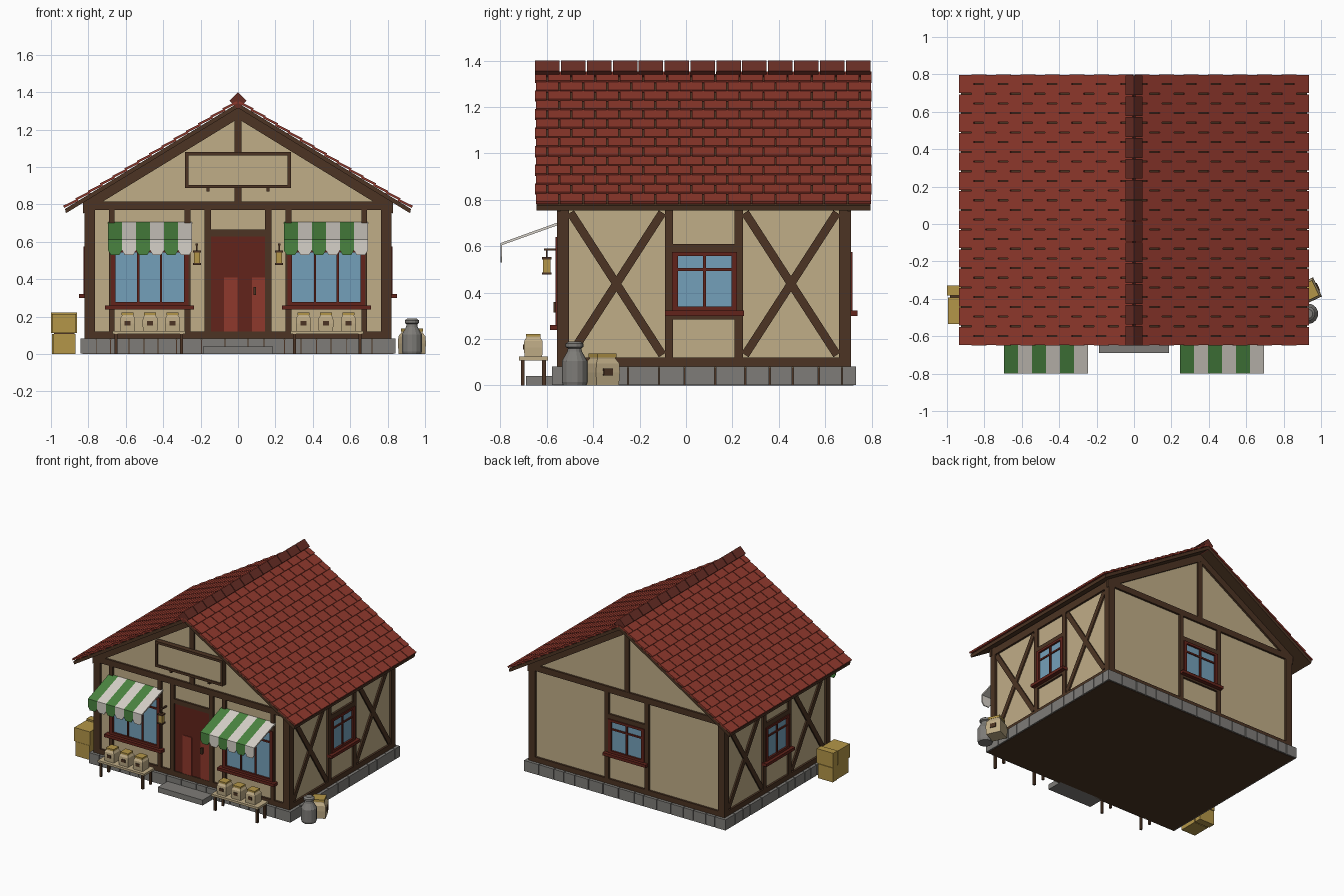
import bpy, bmesh, math, random
from mathutils import Matrix, Vector

if "Cube" in bpy.data.objects:
    bpy.data.objects.remove(bpy.data.objects["Cube"])

random.seed(4)
T, R, I = Matrix.Translation, Matrix.Rotation, Matrix.Identity(4)
MIRROR = Matrix.Scale(-1, 4, (1, 0, 0))


def material(name, rgb):
    m = bpy.data.materials.new(name)
    m.diffuse_color = [((c / 255 + 0.055) / 1.055) ** 2.4 for c in rgb] + [1]
    m.use_nodes = True
    m.node_tree.nodes["Principled BSDF"].inputs["Base Color"].default_value = m.diffuse_color
    return m


PLASTER = material("plaster", (192, 173, 135))
TIMBER = material("timber", (76, 52, 35))
TILE = material("roof_tile", (143, 56, 44))
RIDGE = material("ridge_tile", (104, 46, 37))
STONE = material("stone", (126, 124, 120))
GLASS = material("glass", (116, 160, 186))
GREEN = material("awning_green", (74, 132, 64))
WHITE = material("awning_white", (214, 209, 200))
RED = material("dark_red_wood", (98, 36, 27))
STRAW = material("straw_wood", (180, 150, 72))


def finish(name, mat, bm):
    bmesh.ops.recalc_face_normals(bm, faces=bm.faces)
    me = bpy.data.meshes.new(name)
    bm.to_mesh(me)
    bm.free()
    me.materials.append(mat)
    ob = bpy.data.objects.new(name, me)
    bpy.context.collection.objects.link(ob)
    return ob


def prism(bm, pts, vec, M=I):
    a = [bm.verts.new(M @ Vector(p)) for p in pts]
    b = [bm.verts.new(M @ (Vector(p) + Vector(vec))) for p in pts]
    bm.faces.new(a)
    bm.faces.new(b[::-1])
    for i in range(len(a)):
        j = (i + 1) % len(a)
        bm.faces.new((a[i], b[i], b[j], a[j]))


def box(bm, b, M=I):
    x0, x1, y0, y1, z0, z1 = b
    prism(bm, [(x0, y0, z0), (x1, y0, z0), (x1, y1, z0), (x0, y1, z0)], (0, 0, z1 - z0), M)


def boxes(name, mat, items, mats=(I,)):
    bm = bmesh.new()
    for M in mats:
        for b in items:
            box(bm, b, M)
    return finish(name, mat, bm)


def prisms(name, mat, items, mats=(I,)):
    bm = bmesh.new()
    for M in mats:
        for pts, vec in items:
            prism(bm, pts, vec, M)
    return finish(name, mat, bm)


def lathe(name, mat, prof, n, mats):
    bm = bmesh.new()
    for M in mats:
        rings = [[bm.verts.new(M @ Vector((r * math.cos(a), r * math.sin(a), z)))
                  for a in [math.tau * (k + 0.5) / n for k in range(n)]] for r, z in prof]
        bm.faces.new(rings[0])
        bm.faces.new(rings[-1])
        for p, q in zip(rings, rings[1:]):
            for k in range(n):
                bm.faces.new((p[k], p[(k + 1) % n], q[(k + 1) % n], q[k]))
    return finish(name, mat, bm)


# Wall frames: local x runs along the wall, local -y points outwards
FRONT = T((0, -0.54, 0))
RIGHT = T((0.805, 0, 0)) @ R(math.pi / 2, 4, 'Z')
BACK = T((0, 0.695, 0)) @ R(math.pi, 4, 'Z')
LEFT = MIRROR @ RIGHT
SIDES, ENDS = (RIGHT, LEFT), (FRONT, BACK)
K = 0.612                      # roof slope
ANG = math.atan(K)

# Plaster house body
prisms("walls", PLASTER, [([(-.805, -.54, .07), (.805, -.54, .07), (.805, -.54, .82),
                            (0, -.54, 1.315), (-.805, -.54, .82)], (0, 1.235, 0))])

# Foundation core and stones
boxes("foundation_core", TIMBER, [(-.832, .832, -.57, .722, 0, .077)])
bm = bmesh.new()
for M, u0, u1 in ((FRONT, -.842, .842), (BACK, -.842, .842), (RIGHT, -.577, .732), (LEFT, -.577, .732)):
    u = u0
    while u < u1 - 0.01:
        v = u + random.uniform(.07, .14)
        v = u1 if v > u1 - .05 else v
        box(bm, (u, v - (.005 if v < u1 else 0), -.037, .02, .002, .082), M)
        u = v
finish("foundation_stones", STONE, bm)
boxes("door_step", STONE, [(-.187, .187, -.69, -.56, 0, .04)])

# Timber framing
P = -.015
boxes("corner_posts", TIMBER, [(.765, .82, -.555, -.505, .08, .82), (.765, .82, .66, .71, .08, .82)], (I, MIRROR))
boxes("end_beams", TIMBER, [(-.81, .81, P, 0, .08, .12), (-.81, .81, P, 0, .77, .815),
                            (-.02, .02, P + .002, 0, .815, 1.27)], ENDS)
boxes("side_beams", TIMBER, [(-.55, .70, P, 0, .08, .12), (-.55, .70, P, 0, .755, .81),
                             (-.09, -.055, P, 0, .12, .76), (.21, .245, P, 0, .12, .76),
                             (-.055, .21, P, 0, .575, .61), (-.055, .21, P, 0, .285, .305)], SIDES)
boxes("front_posts", TIMBER, [(.145, .18, P, 0, .12, .77), (.255, .285, P, 0, .12, .77),
                              (.66, .69, P, 0, .12, .77), (.285, .66, P, 0, .64, .67),
                              (-.15, .15, P, 0, .63, .665)], (FRONT, MIRROR @ FRONT)[:2])
boxes("back_posts", TIMBER, [(-.185, -.15, P, 0, .12, .77), (.15, .185, P, 0, .12, .77),
                             (-.15, .15, P, 0, .575, .61), (-.15, .15, P, 0, .285, .305)], (BACK,))
ba = math.atan2(.635, .41)
boxes("cross_braces", TIMBER, [(-.365, .365, -.011, 0, -.018, .018)],
      [M @ T((c, 0, .438)) @ R(s * ba, 4, 'Y') for M in SIDES for c in (-.3, .4525) for s in (1, -1)])
prisms("gable_rafters", TIMBER, [([(0, P, 1.32), (.83, P, 1.32 - K * .83), (.83, P, 1.258 - K * .83),
                                   (0, P, 1.258)], (0, -P, 0))],
       (FRONT, BACK, MIRROR @ FRONT, MIRROR @ BACK))


# Windows
def window(name, mats, u0, u1, z0, z1, cols, bar, lip):
    f = .025
    boxes(name + "_glass", GLASS, [(u0, u1, -.008, 0, z0, z1)], mats)
    frame = [(u0, u0 + f, -.022, 0, z0, z1), (u1 - f, u1, -.022, 0, z0, z1),
             (u0, u1, -.022, 0, z0, z0 + f * .7), (u0, u1, -.022, 0, z1 - f * .7, z1),
             (u0 + f, u1 - f, -.016, 0, bar - .006, bar + .006),
             (u0 - .03, u1 + .03, -.045, 0, z0 - .022, z0)]
    for k in range(1, cols):
        c = u0 + f + (u1 - u0 - 2 * f) * k / cols
        frame.append((c - .006, c + .006, -.018, 0, z0, z1))
    boxes(name + "_frame", RED, frame, mats)


window("side_window", SIDES, -.06, .22, .322, .575, 2, .5, .03)
window("back_window", (BACK,), -.15, .15, .322, .575, 2, .5, .03)
window("front_window", (FRONT, MIRROR @ FRONT), .265, .68, .26, .64, 3, .55, .03)

# Door with lighter planks
boxes("door", RED, [(-.147, .147, -.008, 0, .12, .632)], (FRONT,))
boxes("door_planks", TILE, [(-.075, -.002, -.013, 0, .12, .41), (.075, .147, -.013, 0, .12, .41)], (FRONT,))
boxes("door_handle", TIMBER, [(.083, .097, -.03, 0, .315, .36)], (FRONT,))

# Roof deck, tiles and ridge
prisms("roof_deck", TIMBER, [([(0, -.645, 1.342), (.925, -.645, 1.342 - K * .925), (.92, -.645, 1.316 - K * .92),
                               (0, -.645, 1.316)], (0, 1.44, 0))], (I, MIRROR))
bm = bmesh.new()
W = 1.45 / 14
for row in range(14):
    xe = .93 - row * .0655
    M = T((xe, 0, 1.351 - K * xe)) @ R(ANG - math.radians(5), 4, 'Y')
    for col in range(15):
        y0 = -.65 + (col - .5 * (row % 2)) * W
        a, b = max(y0 + .003, -.65), min(y0 + W - .003, .80)
        if b - a > .02:
            for S in (I, MIRROR):
                box(bm, (-.086, 0, a, b, 0, .012), S @ M)
finish("roof_tiles", TILE, bm)
boxes("ridge_tiles", RIDGE, [(-.032, .032, -.65 + k * 1.45 / 13, -.656 + (k + 1) * 1.45 / 13, -.032, .032)
                             for k in range(13)], (T((0, 0, 1.355)) @ R(math.pi / 4, 4, 'Y'),))

# Striped awnings with scalloped valance
w = .075
slope = [(0, -.545, .705), (0, -.80, .613), (0, -.80, .602), (0, -.545, .693)]
valance = [(0, -.80, .61), (w, -.80, .61), (w, -.80, .555), (.8 * w, -.80, .53), (.2 * w, -.80, .53), (0, -.80, .555)]
for name, mat, start in (("awning_green_stripes", GREEN, 0), ("awning_white_stripes", WHITE, 1)):
    prisms(name, mat, [(slope, (w, 0, 0)), (valance, (0, .008, 0))],
           [T((x + k * w, 0, 0)) for x in (-.695, .245) for k in range(start, 6, 2)])

# Blank hanging sign
boxes("sign_board", PLASTER, [(-.27, .27, -.04, 0, .9, 1.07)], (FRONT,))
boxes("sign_frame", TIMBER, [(-.283, .283, -.05, -.01, .887, .905), (-.283, .283, -.05, -.01, 1.063, 1.081),
                             (-.283, -.265, -.05, -.01, .887, 1.081), (.265, .283, -.05, -.01, .887, 1.081),
                             (-.168, -.152, -.04, 0, .868, .89), (.152, .168, -.04, 0, .868, .89)], (FRONT,))

# Lanterns
L = [T((s * .22, -.60, 0)) for s in (-1, 1)]
boxes("lantern_glow", STRAW, [(-.016, .016, -.016, .016, .485, .545)], L)
boxes("lantern_bracket", TIMBER, [(-.021, .021, -.021, .021, .477, .487), (-.021, .021, -.021, .021, .543, .553),
                                  (-.004, .004, -.004, .004, .55, .585), (-.006, .006, -.012, .06, .581, .59)], L)

# Display tables with sacks
boxes("table_tops", PLASTER, [(.28, .67, -.72, -.595, .108, .124)], (I, MIRROR))
boxes("table_legs", TIMBER, [(x, x + .016, y, y + .016, 0, .108) for x in (.295, .645) for y in (-.712, -.62)],
      (I, MIRROR))
sacks = [T((s * x, -.658, .124)) for s in (-1, 1) for x in (.35, .47, .59)]
big = T((.93, -.36, 0)) @ R(math.radians(25), 4, 'Z') @ Matrix.Scale(1.4, 4)
sacks.append(big)
lathe("sacks", PLASTER, [(.054, 0), (.057, .04), (.055, .068), (.043, .082), (.043, .094)], 4, sacks)
boxes("sack_tops", STRAW, [(-.032, .032, -.032, .032, .086, .098)], sacks)
boxes("sack_labels", TIMBER, [(-.016, .016, -.044, -.036, .03, .052)],
      sacks[:-1] + [big @ R(math.pi / 2, 4, 'Z')])

# Milk churn
churn = lathe("churn", STONE, [(.05, 0), (.055, .015), (.055, .105), (.032, .145), (.029, .16), (.039, .166),
                               (.039, .18), (.025, .19)], 14, (T((.93, -.48, 0)),))

# Stacked crates by the left wall
boxes("crates", STRAW, [(-.99, -.87, -.53, -.392, 0, .108), (-.995, -.865, -.535, -.392, .112, .215),
                        (-.995, -.87, -.382, -.332, 0, .108), (-1, -.862, -.382, -.33, .112, .222)])
boxes("crate_core", TIMBER, [(-.985, -.875, -.525, -.34, .005, .2)])
